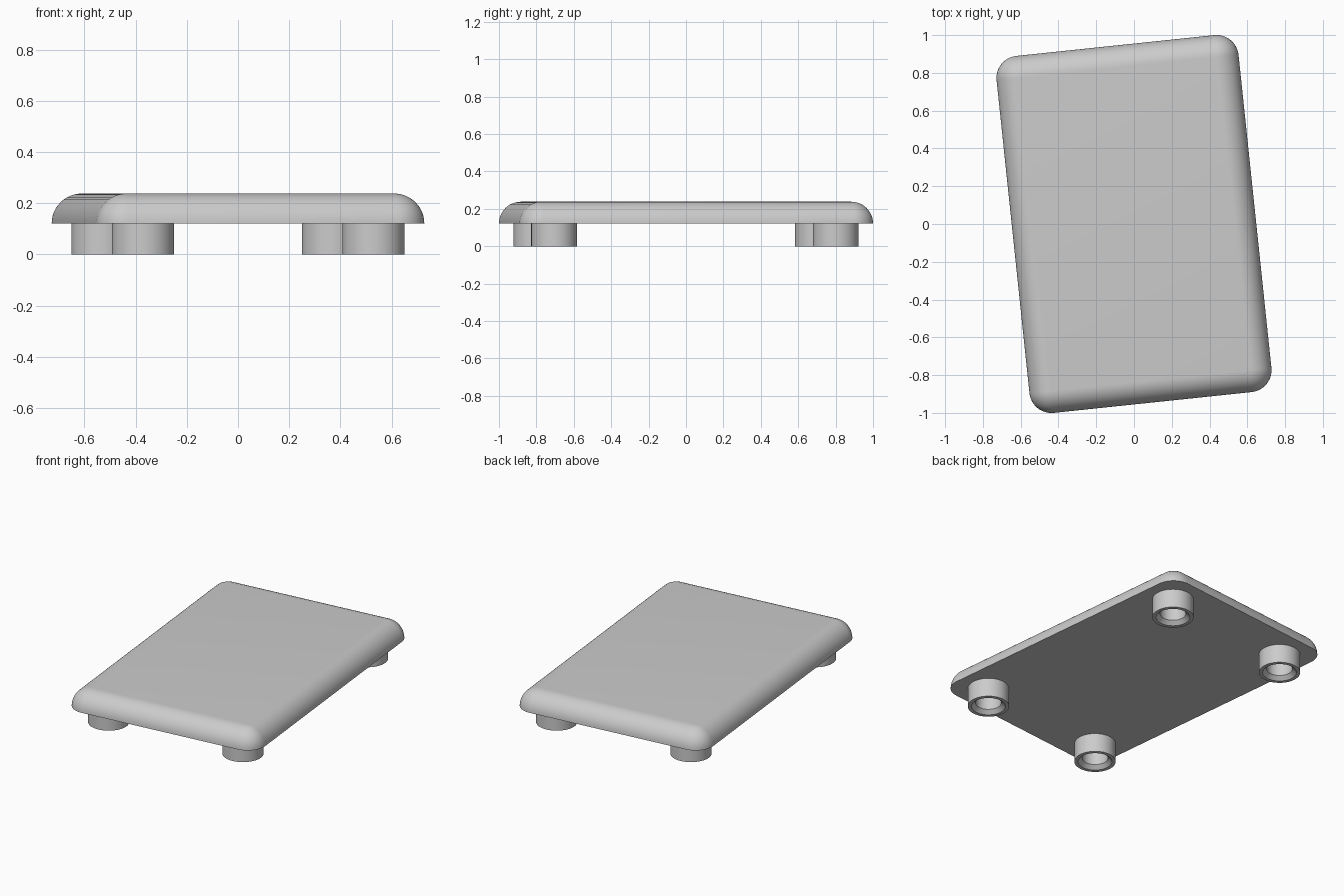
import bpy, bmesh
from math import sin, cos, pi, radians

cube = bpy.data.objects.get("Cube")
if cube:
    bpy.data.objects.remove(cube, do_unlink=True)

TURN = radians(6)              # whole model sits turned about z
BASE, TOP = 0.121, 0.238       # underside and top of the slab
CORE_X, CORE_Y, ROUND = 0.527, 0.833, 0.117
FOOT_X, FOOT_Y = 0.453, 0.757

grey = bpy.data.materials.new("light grey")
grey.use_nodes = True
colour = (0.6, 0.6, 0.6, 1)
grey.diffuse_color = colour
bsdf = next(n for n in grey.node_tree.nodes if n.type == 'BSDF_PRINCIPLED')
bsdf.inputs["Base Color"].default_value = colour


def skin(name, rings, capped):
    """Join successive closed rings of points into a smooth surface."""
    bm = bmesh.new()
    loops = [[bm.verts.new(p) for p in ring] for ring in rings]
    n = len(loops[0])
    for low, high in zip(loops, loops[1:]):
        for i in range(n):
            j = (i + 1) % n
            bm.faces.new((low[i], low[j], high[j], high[i]))
    if capped:
        bm.faces.new(loops[0][::-1])
        bm.faces.new(loops[-1])
    bmesh.ops.remove_doubles(bm, verts=bm.verts, dist=1e-5)
    bmesh.ops.recalc_face_normals(bm, faces=bm.faces)
    mesh = bpy.data.meshes.new(name)
    bm.to_mesh(mesh)
    bm.free()
    mesh.materials.append(grey)
    return mesh


def place(name, mesh, x=0, y=0):
    obj = bpy.data.objects.new(name, mesh)
    bpy.context.collection.objects.link(obj)
    obj.location = (x * cos(TURN) - y * sin(TURN), x * sin(TURN) + y * cos(TURN), 0)
    obj.rotation_euler.z = TURN
    return obj


# Slab: rounded rectangle whose edge curves inward to a flat top
def slab_ring(t, steps=12):
    ring = []
    for k, (sx, sy) in enumerate([(1, 1), (-1, 1), (-1, -1), (1, -1)]):
        for i in range(steps + 1):
            a = (k + i / steps) * pi / 2
            ring.append((sx * CORE_X + ROUND * cos(t) * cos(a),
                         sy * CORE_Y + ROUND * cos(t) * sin(a),
                         BASE + (TOP - BASE) * sin(t)))
    return ring


SEG = 12
slab_mesh = skin("slab", [slab_ring(i / SEG * pi / 2) for i in range(SEG + 1)], True)
parts = [place("slab", slab_mesh)]

# Feet: hollow round tubes with a countersunk mouth
profile = [(0.122, BASE + 0.005), (0.122, 0), (0.1, 0), (0.076, 0.024), (0.076, BASE + 0.005)]
N = 48
foot_mesh = skin("foot", [[(r * cos(2 * pi * i / N), r * sin(2 * pi * i / N), z)
                           for i in range(N)] for r, z in profile], False)
# The tube top is open, so make sure its faces look outwards
if foot_mesh.polygons[0].normal.dot(foot_mesh.polygons[0].center.xy.to_3d()) < 0:
    foot_mesh.flip_normals()
for side, sx in (("left", 1), ("right", -1)):
    for end, sy in (("front", -1), ("back", 1)):
        parts.append(place(f"{end}_{side}_foot", foot_mesh, sx * FOOT_X, sy * FOOT_Y))

# Smooth curves, crisp rims
for obj in parts[:2]:
    bpy.ops.object.select_all(action='DESELECT')
    obj.select_set(True)
    bpy.context.view_layer.objects.active = obj
    bpy.ops.object.shade_smooth_by_angle(angle=radians(30))
